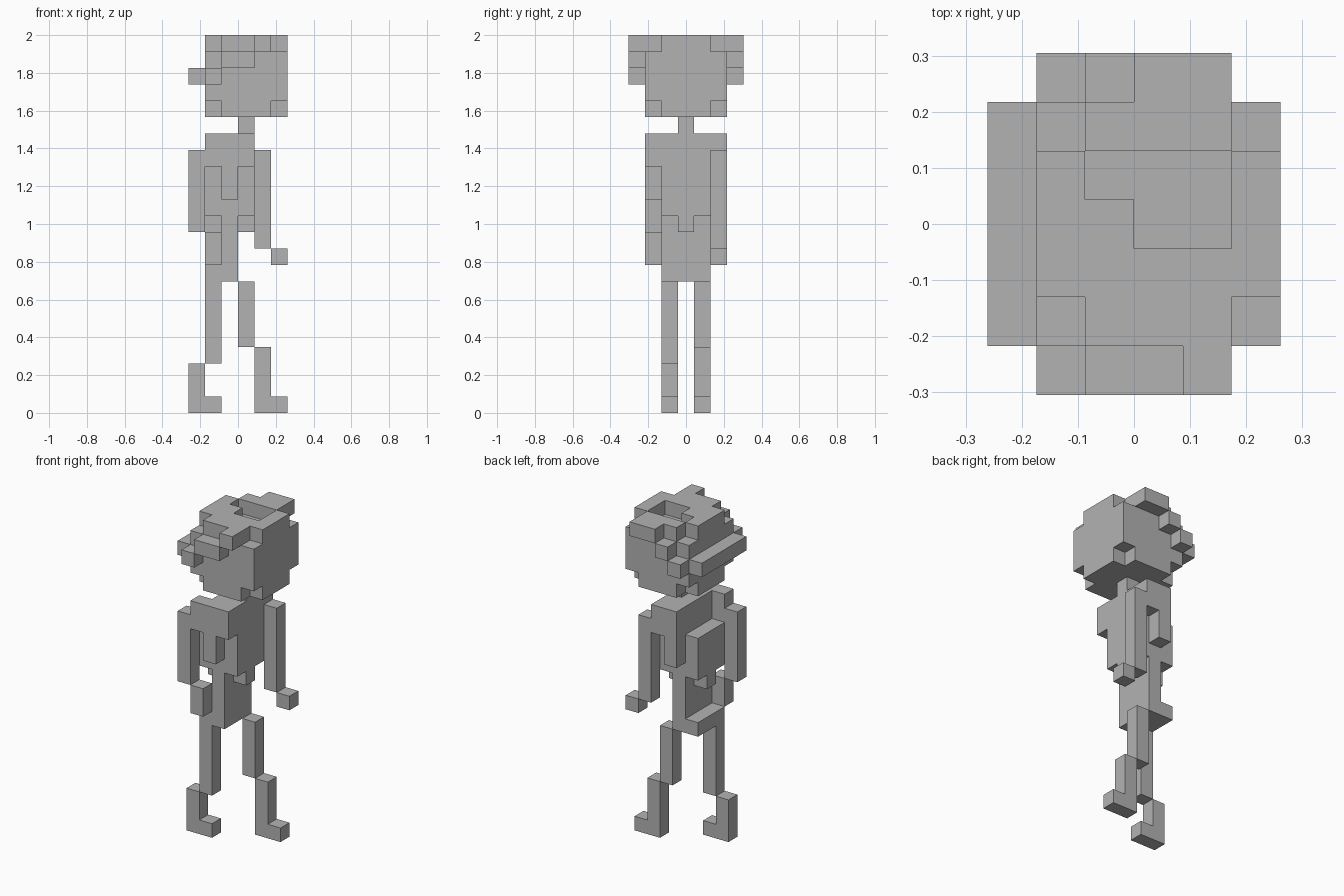
import bpy
import bmesh
from mathutils import Vector

U = 2 / 23                       # edge length of one block
ORIGIN = Vector((-3, -3.5, 0))   # grid corner in blocks

default = bpy.data.objects.get("Cube")
if default:
    bpy.data.objects.remove(default, do_unlink=True)

grey = bpy.data.materials.new("plain_grey")
grey.use_nodes = True
colour = (0.45, 0.45, 0.45, 1)
grey.diffuse_color = colour
for node in grey.node_tree.nodes:
    if node.type == 'BSDF_PRINCIPLED':
        node.inputs["Base Color"].default_value = colour


def cells(boxes):
    """Blocks filled by boxes given as inclusive (x, y, z) ranges."""
    found = set()
    for xs, ys, zs in boxes:
        for x in range(xs[0], xs[-1] + 1):
            for y in range(ys[0], ys[-1] + 1):
                for z in range(zs[0], zs[-1] + 1):
                    found.add((x, y, z))
    return found


def part(name, boxes, cuts=()):
    """One closed block-built object with only its outer faces."""
    filled = cells(boxes) - cells(cuts)
    bm = bmesh.new()
    for cell in sorted(filled):
        centre = Vector(cell) + Vector((0.5, 0.5, 0.5))
        for axis in range(3):
            for sign in (-1, 1):
                n = Vector((0, 0, 0))
                n[axis] = sign
                if tuple(int(a + b) for a, b in zip(cell, n)) in filled:
                    continue
                u = Vector((0, 0, 0))
                u[(axis + 1) % 3] = 0.5
                v = n.cross(u)
                mid = centre + n / 2
                ring = [mid - u - v, mid + u - v, mid + u + v, mid - u + v]
                bm.faces.new([bm.verts.new((p + ORIGIN) * U) for p in ring])
    bmesh.ops.remove_doubles(bm, verts=bm.verts[:], dist=U / 100)
    bmesh.ops.recalc_face_normals(bm, faces=bm.faces[:])
    mesh = bpy.data.meshes.new(name)
    bm.to_mesh(mesh)
    bm.free()
    mesh.materials.append(grey)
    obj = bpy.data.objects.new(name, mesh)
    bpy.context.collection.objects.link(obj)
    return obj


# Legs in mid stride, with feet
part("front_leg", [([1], [2], (3, 7))])
part("front_shin_and_foot", [([0], [2], (0, 2)), ([1], [2], [0])])
part("back_leg", [([3], [4], (4, 7))])
part("back_shin_and_foot", [([4], [4], (0, 3)), ([5], [4], [0])])

# Pelvis with its rear ledge
part("pelvis", [([2], (2, 4), (8, 11)), ([1], (2, 4), [8])])

# Torso: core, shoulders, hanging side strips, chest and back plates
part("torso_core", [([2], (2, 4), (12, 16))])
part("chest_plate", [([3], (2, 4), (12, 16)), ([3], [3], [11])])
part("back_plate", [([1], (2, 4), (12, 14)), ([1], [3], [11])])
part("front_shoulder", [((1, 3), [1], (15, 16)), ([2], [1], (13, 14))])
part("back_shoulder", [((2, 3), [5], (15, 16)), ([2], [5], (13, 14))])

# Swinging arms and hands
part("front_arm", [([0], [1], (11, 15))])
part("front_hand", [([1], [1], (9, 10))])
part("back_arm", [([4], [5], (10, 15))])
part("back_hand", [([5], [5], [9])])

# Neck and head, the head trimmed at its lower corners
part("neck", [([3], [3], [17])])
part("head", [((1, 5), (1, 5), (18, 21))],
     [([x], [y], [18]) for x in (1, 5) for y in (1, 5)])

# Crown of hair with an open bald patch
corners = [([x], [y], [22]) for x in (1, 5) for y in (1, 5)]
patch = [([2], [4], [22]), ((3, 4), (3, 4), [22])]
part("hair_crown", [((1, 5), (1, 5), [22]), ([4], [0], [22]), ((3, 4), [6], [22])],
     corners + patch)

# Stepped band of hair running down to the nape
part("front_hair_step", [((2, 3), [0], [21])])
part("back_hair_step", [([2], [6], [21])])
for name, y in (("front", 0), ("back", 6)):
    part(name + "_hair_tip", [([1], [y], [20])])
part("nape_hair", [([0], (1, 5), [20])])
